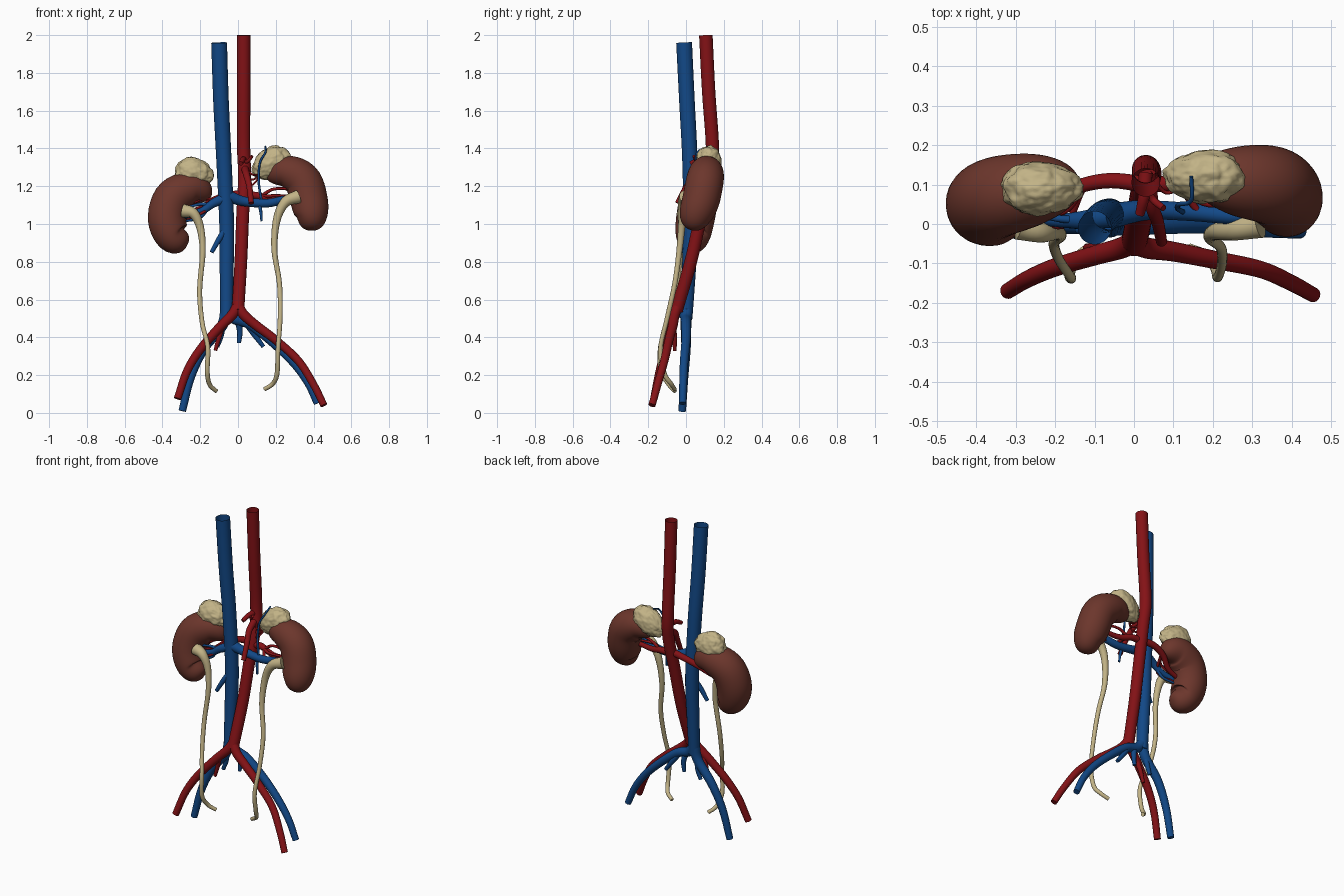
import bpy, bmesh, math
from mathutils import Vector, noise

start_cube = bpy.data.objects.get("Cube")
if start_cube:
    bpy.data.objects.remove(start_cube, do_unlink=True)


def make_material(name, red, green, blue):
    material = bpy.data.materials.new(name)
    material.use_nodes = True
    material.diffuse_color = (red, green, blue, 1)
    shader = material.node_tree.nodes["Principled BSDF"]
    shader.inputs["Base Color"].default_value = (red, green, blue, 1)
    shader.inputs["Roughness"].default_value = 0.6
    return material


ARTERY = make_material("artery red", .23, .006, .008)
VEIN = make_material("vein blue", .006, .065, .24)
KIDNEY = make_material("kidney brown", .15, .037, .025)
TAN = make_material("gland tan", .54, .45, .24)


def finish(bm, name, material):
    """Turn a bmesh into a named, coloured object."""
    bmesh.ops.recalc_face_normals(bm, faces=bm.faces)
    mesh = bpy.data.meshes.new(name)
    bm.to_mesh(mesh)
    bm.free()
    mesh.materials.append(material)
    obj = bpy.data.objects.new(name, mesh)
    bpy.context.scene.collection.objects.link(obj)
    return obj


def smooth_path(points, steps):
    """Catmull-Rom samples through the points."""
    pts = [Vector(p) for p in points]
    pts = [pts[0] * 2 - pts[1]] + pts + [pts[-1] * 2 - pts[-2]]
    path = []
    for a, b, c, d in zip(pts, pts[1:], pts[2:], pts[3:]):
        for i in range(steps):
            t = i / steps
            path.append(b + (c - a) * (t / 2)
                        + (a * 2 - b * 5 + c * 4 - d) * (t * t / 2)
                        + (b * 3 - a - c * 3 + d) * (t ** 3 / 2))
    path.append(pts[-2])
    return path


def sweep(name, material, path, radii, sides, open_start=False):
    """Skin a round section along a path, with one radius for each sample."""
    bm = bmesh.new()
    rings = []
    normal = None
    for i, centre in enumerate(path):
        ahead = path[min(i + 1, len(path) - 1)]
        behind = path[max(i - 1, 0)]
        tangent = (ahead - behind).normalized()
        if normal is None:
            normal = tangent.orthogonal()
        normal = (normal - tangent * normal.dot(tangent)).normalized()
        side = tangent.cross(normal)
        ring = []
        for k in range(sides):
            angle = math.tau * k / sides
            offset = normal * math.cos(angle) + side * math.sin(angle)
            ring.append(bm.verts.new(centre + offset * radii[i]))
        rings.append(ring)
    for low, high in zip(rings, rings[1:]):
        for k in range(sides):
            n = (k + 1) % sides
            bm.faces.new((low[k], low[n], high[n], high[k])).smooth = True
    if not open_start:
        bm.faces.new(rings[0])
    bm.faces.new(rings[-1])
    return finish(bm, name, material)


def tube(name, material, points, widths, open_start=False, sides=20):
    """Vessel whose radius is spread evenly over the given widths."""
    path = smooth_path(points, 6)
    radii = []
    for i in range(len(path)):
        place = i / (len(path) - 1) * (len(widths) - 1)
        k = min(int(place), len(widths) - 2)
        radii.append(widths[k] + (widths[k + 1] - widths[k]) * (place - k))
    return sweep(name, material, path, radii, sides, open_start)


def kidney(name, points, radius):
    """Bean with rounded ends along a bent spine."""
    spine = smooth_path(points, 24)
    last = len(spine) - 1
    path, radii = [], []
    for i in range(41):
        along = -math.cos(math.pi * i / 40)
        place = (along + 1) / 2 * last
        k = min(int(place), last - 1)
        path.append(spine[k].lerp(spine[k + 1], place - k))
        radii.append(radius * max(1 - abs(along) ** 2.6, .0004) ** .5)
    sweep(name, KIDNEY, path, radii, 40)


def gland(name, centre, size, tilt):
    """Lumpy adrenal cap, narrower at its lower inner end."""
    bm = bmesh.new()
    bmesh.ops.create_icosphere(bm, subdivisions=5, radius=1)
    for v in bm.verts:
        p = v.co.normalized()
        lump = 1 + .09 * noise.noise(p * 2.5) + .05 * noise.noise(p * 6)
        taper = 1 + .15 * p.x * math.copysign(1, centre[0])
        x, y, z = p.x * size[0], p.y * size[1] * taper, p.z * size[2] * taper
        turned = Vector((x * math.cos(tilt) - z * math.sin(tilt), y,
                         x * math.sin(tilt) + z * math.cos(tilt)))
        v.co = Vector(centre) + turned * lump
    for f in bm.faces:
        f.smooth = True
    finish(bm, name, TAN)


# Kidneys and adrenal glands
kidney("right_kidney", [(-.14, .1, 1.15), (-.24, .09, 1.185), (-.34, .07, 1.14),
                        (-.375, .05, 1.03), (-.34, .035, .93), (-.26, .03, .91)], .103)
kidney("left_kidney", [(.15, .12, 1.25), (.25, .11, 1.275), (.34, .1, 1.23),
                       (.375, .08, 1.13), (.385, .05, 1.04), (.36, .04, .97)], .1)
gland("right_adrenal_gland", (-.232, .09, 1.267), (.102, .066, .082), -.1)
gland("left_adrenal_gland", (.175, .12, 1.32), (.11, .066, .08), .55)

# Aorta and its forked lower arteries
tube("aorta", ARTERY, [(.03, .105, 2), (.03, .12, 1.7), (.03, .14, 1.4),
                       (.035, .125, 1.25), (.025, .08, 1.05), (.015, .025, .8),
                       (0, -.05, .54)], [.036, .035, .034, .033], True, 28)
tube("right_iliac_artery", ARTERY, [(.005, -.04, .58), (-.03, -.06, .52), (-.1, -.08, .45),
                                    (-.2, -.11, .335), (-.27, -.14, .22),
                                    (-.32, -.17, .075)], [.029, .024, .02])
tube("left_iliac_artery", ARTERY, [(-.005, -.04, .58), (.03, -.06, .52), (.1, -.07, .46),
                                   (.2, -.09, .385), (.32, -.115, .275),
                                   (.4, -.15, .15), (.455, -.18, .04)], [.029, .023, .019])
tube("right_inner_artery", ARTERY, [(-.08, -.07, .47), (-.1, -.06, .4),
                                    (-.12, -.06, .33)], [.016, .01], sides=12)

# Vena cava and its forked lower veins
tube("vena_cava", VEIN, [(-.1, -.01, 1.96), (-.09, .005, 1.65), (-.075, .02, 1.35),
                         (-.06, .025, 1), (-.06, .015, .75), (-.06, 0, .5)],
     [.042, .041, .039, .034], True, 28)
tube("right_iliac_vein", VEIN, [(-.06, .005, .56), (-.085, 0, .46), (-.18, 0, .34),
                                (-.25, -.01, .19), (-.295, -.02, .01)], [.032, .025, .02])
tube("left_iliac_vein", VEIN, [(-.065, .005, .55), (-.02, 0, .5), (.06, 0, .47),
                               (.17, 0, .385), (.29, -.01, .27), (.37, -.015, .16),
                               (.42, -.018, .05)], [.032, .024, .019])
for label, points in (
        ("right_inner_vein", [(-.08, 0, .49), (-.09, .01, .41), (-.11, .01, .35)]),
        ("middle_vein", [(0, 0, .49), (.01, .01, .43), (.005, .01, .37)]),
        ("left_inner_vein", [(.05, 0, .47), (.09, .01, .41), (.135, .01, .35)]),
        ("gonadal_vein", [(-.06, .015, .98), (-.1, -.005, .92), (-.14, -.015, .85)])):
    tube(label, VEIN, points, [.019, .011], sides=14)

# Renal vessels
tube("left_renal_vein", VEIN, [(-.06, .02, 1.15), (.03, .035, 1.12), (.15, .03, 1.11),
                               (.25, .02, 1.13), (.32, .02, 1.14)], [.032, .024, .022, .016])
tube("right_renal_vein", VEIN, [(-.06, .02, 1.14), (-.13, .01, 1.11),
                                (-.19, .01, 1.07), (-.29, .02, 1.04)], [.03, .02, .015])
tube("right_renal_artery", ARTERY, [(.03, .1, 1.16), (-.06, .11, 1.15), (-.14, .095, 1.12),
                                    (-.21, .06, 1.07), (-.3, .05, 1.04)], [.021, .018, .012])
tube("left_renal_artery", ARTERY, [(.03, .1, 1.15), (.1, .1, 1.15), (.19, .08, 1.13),
                                   (.32, .07, 1.14)], [.022, .018, .013])

# Fine branches that fan out into each kidney
for i in range(3):
    rise = .035 * (i - 1)
    tube(f"right_artery_twig_{i}", ARTERY, [(-.13, .09, 1.125), (-.18, .03 + rise, 1.1 + rise),
                                            (-.27, .03, 1.06 + rise)], [.009, .006], sides=10)
    tube(f"left_artery_twig_{i}", ARTERY, [(.12, .09, 1.145), (.19, .05 + rise, 1.15 + rise),
                                           (.3, .06, 1.15 + rise)], [.01, .006], sides=10)
    tube(f"right_vein_twig_{i}", VEIN, [(-.15, .01, 1.1), (-.2, .015, 1.07 + rise),
                                        (-.28, .03, 1.05 + rise)], [.011, .006], sides=10)

# Front branches of the aorta
tube("mesenteric_artery", ARTERY, [(.035, .13, 1.3), (.045, .05, 1.26), (.06, .005, 1.2),
                                   (.07, -.045, 1.11)], [.02, .017, .014])
tube("celiac_trunk", ARTERY, [(.03, .13, 1.34), (.025, .07, 1.34),
                              (.015, .025, 1.32)], [.018, .012], sides=14)
tube("celiac_branch", ARTERY, [(.028, .09, 1.34), (.05, .06, 1.33),
                               (.075, .04, 1.36)], [.011, .008], sides=12)
for i in range(3):
    drop = .05 * i
    tube(f"adrenal_artery_{i}", ARTERY, [(.04, .13, 1.3 - drop), (.08, .08, 1.26 - drop / 2),
                                         (.13, .1, 1.27)], [.006, .004], sides=8)

# Thin vein over the left gland
tube("adrenal_vein", VEIN, [(.145, .12, 1.41), (.145, .06, 1.38), (.115, .05, 1.32),
                            (.11, .04, 1.22), (.125, .03, 1.12)], [.005, .007], sides=10)
tube("left_gonadal_vein", VEIN, [(.11, .03, 1.12), (.12, .02, 1.07),
                                 (.125, .015, 1.015)], [.011, .006], sides=10)

# Ureters, wide at the kidney and thin below
ureter_widths = [.036, .026, .019, .014, .013, .012, .013, .012, .011]
tube("right_ureter", TAN, [(-.29, -.005, 1.07), (-.235, -.02, 1.055), (-.2, -.02, .98),
                           (-.187, -.03, .85), (-.203, -.05, .65), (-.19, -.09, .48),
                           (-.16, -.135, .35), (-.163, -.13, .22), (-.15, -.09, .15),
                           (-.115, -.058, .115)], ureter_widths)
tube("left_ureter", TAN, [(.32, 0, 1.145), (.25, -.015, 1.115), (.205, -.02, 1.02),
                          (.193, -.035, .86), (.22, -.06, .68), (.223, -.1, .5),
                          (.212, -.135, .34), (.207, -.115, .21), (.185, -.08, .155),
                          (.14, -.06, .125)], ureter_widths)
